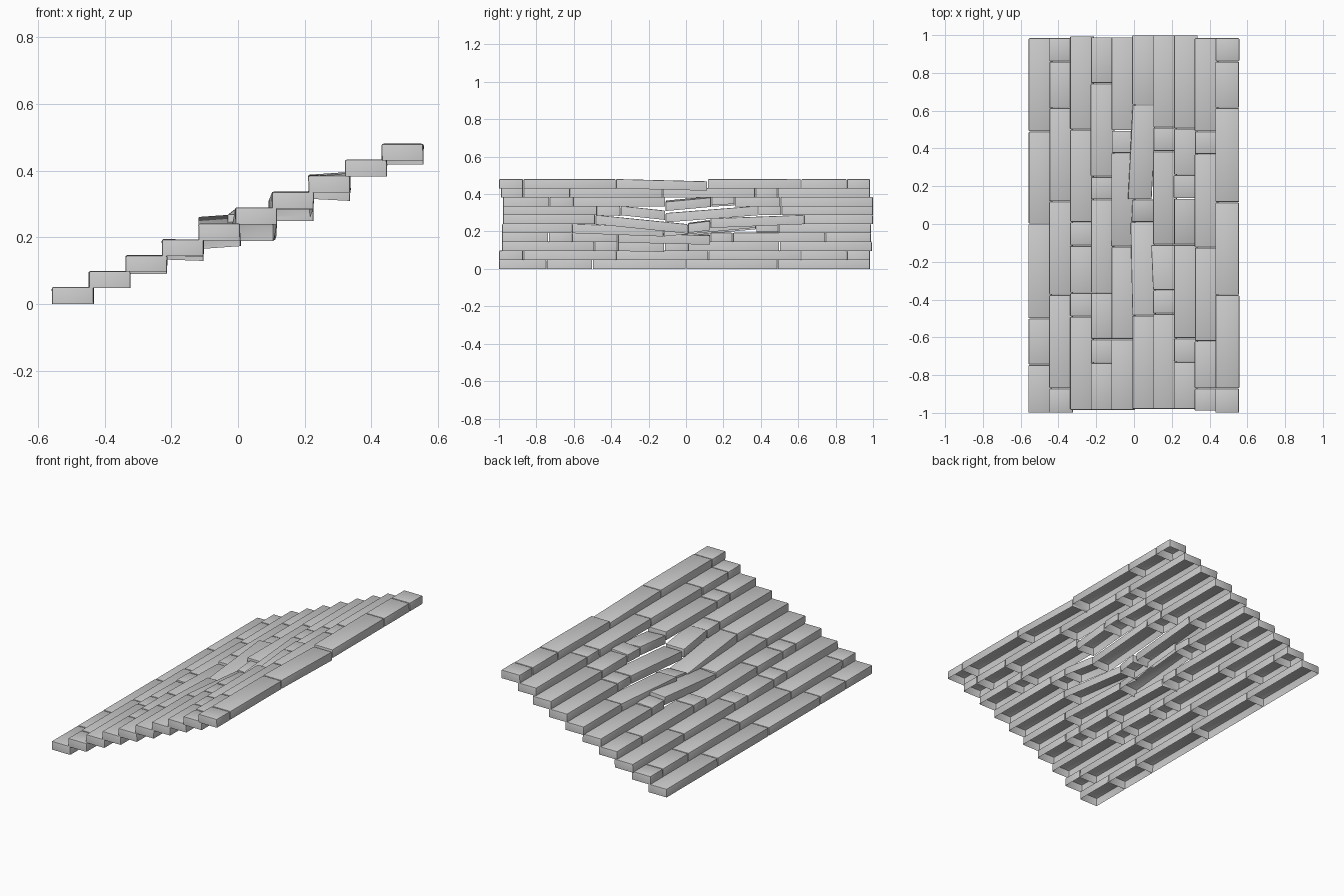
import bpy, bmesh, math, random
from mathutils import Matrix

if "Cube" in bpy.data.objects:
    bpy.data.objects.remove(bpy.data.objects["Cube"])

random.seed(4)

# Joint positions along y for each of the ten overlapping rows
ROWS = [
    [-1, -.745, -.5, 0, .49, .985],
    [-1, -.87, -.375, .12, .615, .86, .985],
    [-.985, -.49, -.365, -.115, .01, .5, .995],
    [-.985, -.735, -.61, -.365, .13, .25, .745, .99],
    [-.985, -.61, -.12, .375, .495, .99],
    [-.98, -.485, .01, .13, .63, 1],
    [-.98, -.475, -.35, -.11, .385, .51, 1],
    [-.98, -.73, -.605, -.11, .135, .26, .505, 1],
    [-.99, -.87, -.62, -.125, .37, .49, .985],
    [-1, -.87, -.375, .115, .615, .86, .985],
]
# Disturbed tiles: (row, tile): dz at start, dz at end, dx at start, dx at end, roll
TILT = {
    (2, 2): (0, -.005, 0, 0, 0),
    (3, 3): (0, -.012, 0, 0, 2),
    (4, 1): (0, -.018, 0, 0, 0),
    (4, 2): (-.022, .025, 0, 0, -4),
    (4, 3): (.006, .004, 0, 0, -3),
    (5, 1): (0, -.05, 0, -.01, 0),
    (5, 2): (-.045, -.03, -.005, 0, 2),
    (5, 3): (-.02, 0, -.025, 0, 0),
    (6, 1): (0, -.003, 0, 0, 0),
    (6, 3): (-.038, 0, 0, 0, 0),
    (6, 2): (0, -.025, 0, -.01, 0),
    (7, 3): (-.022, 0, 0, 0, 3),
    (7, 4): (.003, .008, 0, 0, -4),
    (9, 2): (0, -.012, 0, 0, 0),
}
STEP_X, STEP_Z, WIDTH, HEIGHT = .11, .0478, .125, .05


def tile(row, n, y0, y1):
    """Hollow tile, open underneath, with worn upper edges."""
    length = y1 - y0 - .003
    bm = bmesh.new()
    bmesh.ops.create_cube(bm, size=1)
    bmesh.ops.scale(bm, vec=(WIDTH, length, HEIGHT), verts=bm.verts)
    bmesh.ops.delete(bm, geom=[f for f in bm.faces if f.normal.z < -.5],
                     context='FACES_ONLY')
    edges = [e for e in bm.edges if len(e.link_faces) == 2]
    bmesh.ops.bevel(bm, geom=edges, offset=.005, segments=2, profile=.5,
                    affect='EDGES')
    # slight unevenness plus settlement towards the middle of the roof
    dz0, dz1, dx0, dx1, roll = TILT.get((row, n), (0, 0, 0, 0, 0))
    jit = [random.uniform(-.0015, .0015) for _ in range(2)]
    turn = Matrix.Rotation(math.radians(roll), 3, 'Y')
    for v in bm.verts:
        t = v.co.y / length + .5
        top = v.co.z > 0
        v.co = turn @ v.co
        v.co.x += dx0 + (dx1 - dx0) * t + (jit[0] if top else 0)
        v.co.z += dz0 + (dz1 - dz0) * t + (jit[1] * (t - .5) if top else 0)
    name = f"roof_tile_{row}_{n}"
    mesh = bpy.data.meshes.new(name)
    bm.to_mesh(mesh)
    bm.free()
    ob = bpy.data.objects.new(name, mesh)
    ob.location = (-.558 + row * STEP_X + WIDTH / 2, (y0 + y1) / 2,
                   row * STEP_Z + HEIGHT / 2)
    bpy.context.collection.objects.link(ob)
    return ob


# Lay every row of tiles
tiles = [tile(r, n, a, b) for r, ys in enumerate(ROWS)
         for n, (a, b) in enumerate(zip(ys, ys[1:]))]

# Smooth worn edges, keep the corners crisp
for ob in tiles:
    ob.select_set(True)
bpy.context.view_layer.objects.active = tiles[0]
bpy.ops.object.shade_smooth_by_angle(angle=math.radians(35))
